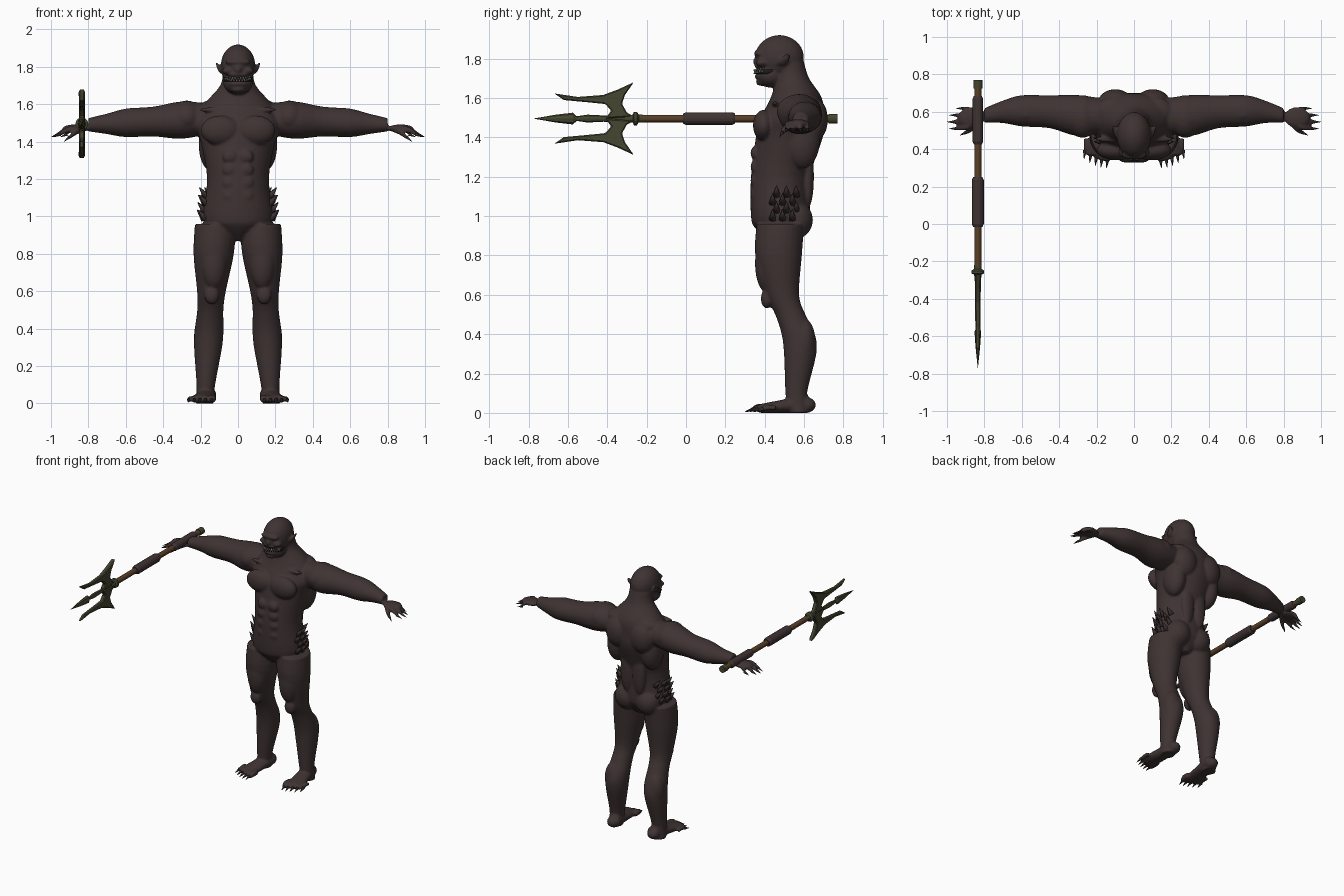
import bpy, bmesh
from math import sin, cos, pi, sqrt, radians
from mathutils import Matrix, Vector

if "Cube" in bpy.data.objects:
    bpy.data.objects.remove(bpy.data.objects["Cube"])


def material(name, *rgb):
    mat = bpy.data.materials.new(name)
    mat.use_nodes = True
    mat.diffuse_color = (*rgb, 1)
    shader = mat.node_tree.nodes["Principled BSDF"]
    shader.inputs["Base Color"].default_value = (*rgb, 1)
    shader.inputs["Roughness"].default_value = .8
    return mat


SKIN = material("dark brown skin", .05, .033, .033)
CLAW = material("dark claw", .04, .03, .03)
MOUTH = material("mouth black", .01, .01, .01)
TOOTH = material("tooth ivory", .45, .42, .34)
METAL = material("olive metal", .06, .06, .03)
WOOD = material("shaft wood", .1, .05, .02)


def smooth_rings(rings, steps):
    """Catmull-Rom blend between the given rings."""
    out = []
    last = len(rings) - 1
    for i in range(last):
        before, after = rings[max(i - 1, 0)], rings[min(i + 2, last)]
        for step in range(steps):
            t = step / steps
            ring = []
            for a, b, c, d in zip(before, rings[i], rings[i + 1], after):
                bend = 2*a - 5*b + 4*c - d + t * (3*b - 3*c + d - a)
                ring.append(b + t / 2 * (c - a + t * bend))
            out.append(ring)
    return out + [rings[last]]


def loft(bm, rings, axis, side=1, sides=24, steps=4):
    """Closed tube of elliptical rings (x, y, z, radius, radius) square to an axis."""
    loops = []
    for x, y, z, a, b in smooth_rings(rings, steps):
        loop = []
        for k in range(sides):
            angle = 2 * pi * k / sides
            u, v = a * cos(angle), b * sin(angle)
            dx, dy, dz = {"X": (0, u, v), "Y": (u, 0, v), "Z": (u, v, 0)}[axis]
            loop.append(bm.verts.new((side * (x + dx), y + dy, z + dz)))
        loops.append(loop)
    for low, high in zip(loops, loops[1:]):
        for k in range(sides):
            bm.faces.new((low[k], low[k - 1], high[k - 1], high[k]))
    bm.faces.new(loops[0])
    bm.faces.new(loops[-1])


def ball(bm, centre, radii, side=1):
    x, y, z = centre
    place = Matrix.Translation((side * x, y, z)) @ Matrix.Diagonal((*radii, 1))
    bmesh.ops.create_icosphere(bm, subdivisions=3, radius=1, matrix=place)


def cone(bm, base, tip, radius, sides=8):
    base, tip = Vector(base), Vector(tip)
    along = tip - base
    turn = along.to_track_quat("Z", "Y").to_matrix().to_4x4()
    bmesh.ops.create_cone(bm, cap_ends=True, segments=sides, radius1=radius, radius2=radius / 12,
                          depth=along.length, matrix=Matrix.Translation((base + tip) / 2) @ turn)


def finish(name, bm, mat, smooth=True):
    bmesh.ops.recalc_face_normals(bm, faces=bm.faces[:])
    mesh = bpy.data.meshes.new(name)
    bm.to_mesh(mesh)
    bm.free()
    mesh.materials.append(mat)
    for face in mesh.polygons:
        face.use_smooth = smooth
    ob = bpy.data.objects.new(name, mesh)
    bpy.context.collection.objects.link(ob)
    return ob


body, claws, spines = bmesh.new(), bmesh.new(), bmesh.new()

# Torso and neck: height, depth centre, half width, half depth
torso = [(.87, .49, .04, .07), (.94, .48, .15, .13), (1, .48, .19, .15), (1.2, .48, .165, .15),
         (1.4, .525, .2, .17), (1.5, .54, .23, .16), (1.6, .56, .18, .13), (1.7, .54, .095, .085),
         (1.78, .52, .08, .08)]
loft(body, [(0, y, z, a, b) for z, y, a, b in torso], "Z", sides=40)

# Head
head = {
    "skull": ((0, .475, 1.805), (.093, .125, .115)),
    "jaw": ((0, .43, 1.715), (.08, .075, .063)),
    "brow": ((0, .37, 1.826), (.07, .026, .017)),
    "nose": ((0, .36, 1.785), (.02, .02, .022)),
    "upper lip": ((0, .385, 1.758), (.058, .037, .013)),
    "lower lip": ((0, .385, 1.708), (.055, .037, .016)),
    "chin": ((0, .385, 1.68), (.04, .03, .02)),
}
for centre, radii in head.values():
    ball(body, centre, radii)

# Muscles and bones repeated on both sides
paired = {
    "chest": ((.095, .395, 1.46), (.105, .055, .08)),
    "collar bone": ((.11, .455, 1.57), (.1, .02, .015)),
    "shoulder blade": ((.1, .655, 1.49), (.09, .066, .11)),
    "flank": ((.14, .59, 1.38), (.07, .09, .14)),
    "lower back": ((.05, .62, 1.2), (.05, .03, .16)),
    "trapezius": ((.1, .6, 1.58), (.11, .08, .05)),
    "shoulder": ((.275, .575, 1.53), (.09, .115, .09)),
    "upper arm": ((.42, .58, 1.51), (.09, .06, .06)),
    "forearm": ((.57, .59, 1.52), (.09, .05, .06)),
    "palm": ((.87, .57, 1.47), (.07, .055, .022)),
    "buttock": ((.085, .56, .98), (.09, .085, .095)),
    "thigh": ((.13, .41, .76), (.07, .06, .15)),
    "kneecap": ((.14, .41, .58), (.04, .03, .05)),
    "calf": ((.17, .6, .36), (.066, .058, .12)),
    "cheekbone": ((.055, .385, 1.778), (.03, .03, .02)),
}
# Leg: height, depth, radius; arm: reach, depth, radius
leg = [(.96, .48, .11), (.8, .47, .108), (.6, .49, .077), (.5, .53, .07), (.4, .57, .077),
       (.3, .58, .075), (.1, .56, .05), (0, .57, .048)]
arm = [(.15, .58, .08), (.3, .58, .1), (.45, .6, .08), (.6, .605, .076), (.7, .6, .055), (.8, .58, .036)]

for s in (1, -1):
    for centre, radii in paired.values():
        ball(body, centre, radii, s)
    loft(body, [(.178 - .06 * z, y, z, r, r * 1.1) for z, y, r in leg], "Z", s)
    loft(body, [(x, y, 1.53 - .05 * x, r * 1.1, r) for x, y, r in arm], "X", s)

    # Foot widens and thins from heel to toes
    foot = []
    for k in range(5):
        t = k / 4
        thick = .046 - .024 * t
        foot.append((.16 + .035 * t, .62 - .25 * t, thick, .045 + .02 * t, thick))
    loft(body, foot, "Y", s)
    ball(body, (.165, .61, .04), (.045, .05, .04), s)

    # Abdominal blocks
    for row in range(4):
        ball(body, (.043, .35, 1.32 - .07 * row), (.04, .022, .036), s)

    # Ear
    loft(body, [(.085, .485, 1.765, .012, .02), (.1, .495, 1.79, .012, .03),
                (.116, .52, 1.825, .006, .01)], "Z", s, sides=12)

    # Fingers and thumb with claws
    for k in range(4):
        y, tip_x, tip_y = .61 - .03 * k, .97 - .012 * (k - 2) ** 2, .618 - .036 * k
        loft(body, [(.88, y, 1.47, .016, .016), ((.88 + tip_x) / 2, (y + tip_y) / 2, 1.46, .016, .016),
                    (tip_x, tip_y, 1.437, .01, .01)], "X", s, sides=12)
        cone(claws, (s * (tip_x - .01), tip_y, 1.44), (s * (tip_x + .03), tip_y, 1.424), .009)
    loft(body, [(.83, .55, 1.47, .02, .02), (.87, .51, 1.45, .02, .018),
                (.905, .486, 1.42, .011, .011)], "X", s, sides=12)
    cone(claws, (s * .9, .49, 1.426), (s * .93, .474, 1.4), .009)

    # Toes with claws
    for k in range(5):
        x, y, r = .137 + .03 * k, .335 + .003 * k * k, .021 - .002 * k
        loft(body, [(x, y + .075, .026, r, r), (x, y + .03, .026, r, r),
                    (x + .005, y, .017, r * .7, r * .7)], "Y", s, sides=12)
        cone(claws, (s * (x + .005), y + .01, .02), (s * (x + .01), y - .036, .006), .011)

    # Hip spines lie on the flank and point up and out
    for row in range(4):
        for column in range(3):
            y, z = .44 + .05 * column + .02 * (row % 2), .985 + .04 * row
            x = .19 * sqrt(1 - ((y - .48) / .15) ** 2) - .1 * max(0, z - 1)
            cone(spines, (s * (x - .01), y, z), (s * (x + .03), y, z + .05), .02)

body_object = finish("body", body, SKIN)
blend = body_object.modifiers.new("blend", "REMESH")
blend.mode = "VOXEL"
blend.voxel_size = .007
blend.use_smooth_shade = True
relax = body_object.modifiers.new("relax", "SMOOTH")
relax.factor = .5
relax.iterations = 7
finish("claws", claws, CLAW)
finish("hip_spines", spines, SKIN)

# Mouth opening and teeth follow the curve of the jaw
mouth, teeth = bmesh.new(), bmesh.new()
loft(mouth, [(0, .425, z, .077, .075) for z in (1.722, 1.744)], "Z", sides=32, steps=1)
for k in range(-12, 13):
    angle = radians(k * 5.5)
    x, y = .077 * sin(angle), .425 - .078 * cos(angle)
    z = 1.733 + .012 * sin(angle) ** 2
    up = 1 if k % 2 else -1
    length = .018 if abs(k) in (4, 10) else .012
    cone(teeth, (x, y, z - up * .011), (x, y, z + up * (length - .011)), .0055, sides=6)
finish("mouth", mouth, MOUTH)
finish("teeth", teeth, TOOTH)

# Trident, lying front to back through the right hand
trident_x, trident_z = -.835, 1.495


def rod(name, mat, profile, sides=16, flat=1):
    bm = bmesh.new()
    rings = [(trident_x, y, trident_z, r * flat, r) for y, r in profile]
    loft(bm, rings, "Y", sides=sides, steps=1)
    finish(name, bm, mat, smooth=False)


def grip(name, start, end, radius):
    bevel = .015
    rod(name, SKIN, [(start, radius - .007), (start + bevel, radius),
                     (end - bevel, radius), (end, radius - .007)])


rod("trident_shaft", WOOD, [(-.26, .019), (.74, .019)])
grip("trident_front_grip", -.015, .25, .032)
grip("trident_rear_grip", .425, .685, .028)
rod("trident_butt", METAL, [(.725, .024), (.77, .024)])
rod("trident_collar", METAL, [(-.31, .016), (-.27, .02), (-.265, .034), (-.25, .034), (-.24, .02), (-.22, .02)])
rod("trident_centre_prong", METAL, [(-.77, .001), (-.66, .02), (-.575, .03), (-.555, .012),
                                    (-.5, .02), (-.42, .016), (-.3, .02)], sides=8, flat=.6)

# Curved side prongs, cut as tapering plates
prong = [(-.26, .01), (-.3, .03), (-.325, .075), (-.31, .12), (-.265, .185), (-.345, .148), (-.42, .12),
         (-.55, .11), (-.67, .128), (-.62, .094), (-.49, .082), (-.41, .074), (-.38, .04), (-.41, 0)]
for label, up in (("upper", 1), ("lower", -1)):
    bm = bmesh.new()
    outlines = []
    for s in (1, -1):
        outlines.append([bm.verts.new((trident_x + s * (.02 + .012 * y), y, trident_z + up * z))
                         for y, z in prong])
        bm.faces.new(outlines[-1])
    near, far = outlines
    for k in range(len(prong)):
        bm.faces.new((near[k - 1], near[k], far[k], far[k - 1]))
    plate = finish("trident_" + label + "_prong", bm, METAL, smooth=False)
    edge = plate.modifiers.new("edge", "BEVEL")
    edge.width = .006
    edge.segments = 1
